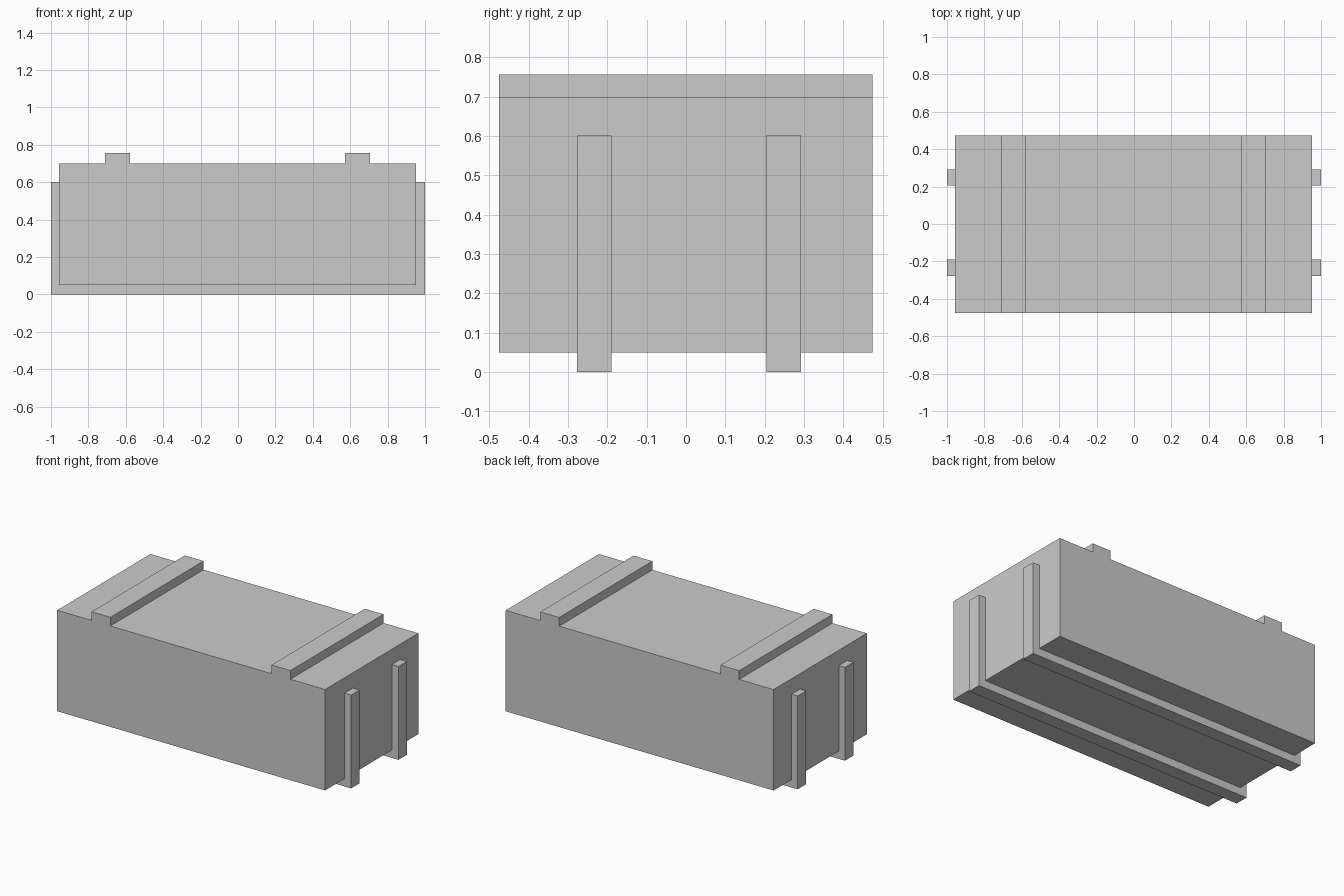
import bpy
import bmesh

if "Cube" in bpy.data.objects:
    bpy.data.objects.remove(bpy.data.objects["Cube"])


def extrude_profile(name, profile, y0, y1):
    """Solid made from an x-z outline swept from y0 to y1."""
    bm = bmesh.new()
    face = bm.faces.new([bm.verts.new((x, y0, z)) for x, z in profile])
    swept = bmesh.ops.extrude_face_region(bm, geom=[face], use_keep_orig=True)
    verts = [g for g in swept["geom"] if isinstance(g, bmesh.types.BMVert)]
    bmesh.ops.translate(bm, verts=verts, vec=(0, y1 - y0, 0))
    bmesh.ops.recalc_face_normals(bm, faces=bm.faces)
    mesh = bpy.data.meshes.new(name)
    bm.to_mesh(mesh)
    bm.free()
    obj = bpy.data.objects.new(name, mesh)
    bpy.context.collection.objects.link(obj)
    return obj


LEFT, RIGHT = -0.956, 0.953
BOTTOM, TOP, RIDGE = 0.05, 0.70, 0.756

# Crate body with two raised ridges across the lid
outline = [(LEFT, BOTTOM), (RIGHT, BOTTOM), (RIGHT, TOP)]
for x_right, x_left in ((0.706, 0.572), (-0.577, -0.711)):
    outline += [(x_right, TOP), (x_right, RIDGE), (x_left, RIDGE), (x_left, TOP)]
outline.append((LEFT, TOP))
extrude_profile("crate_body", outline, -0.475, 0.474)

# U-shaped runners: under the crate and up both ends
runner = [(-1, 0), (1, 0), (1, 0.601), (RIGHT, 0.601), (RIGHT, BOTTOM),
          (LEFT, BOTTOM), (LEFT, 0.601), (-1, 0.601)]
extrude_profile("front_runner", runner, -0.277, -0.19)
extrude_profile("back_runner", runner, 0.205, 0.292)
